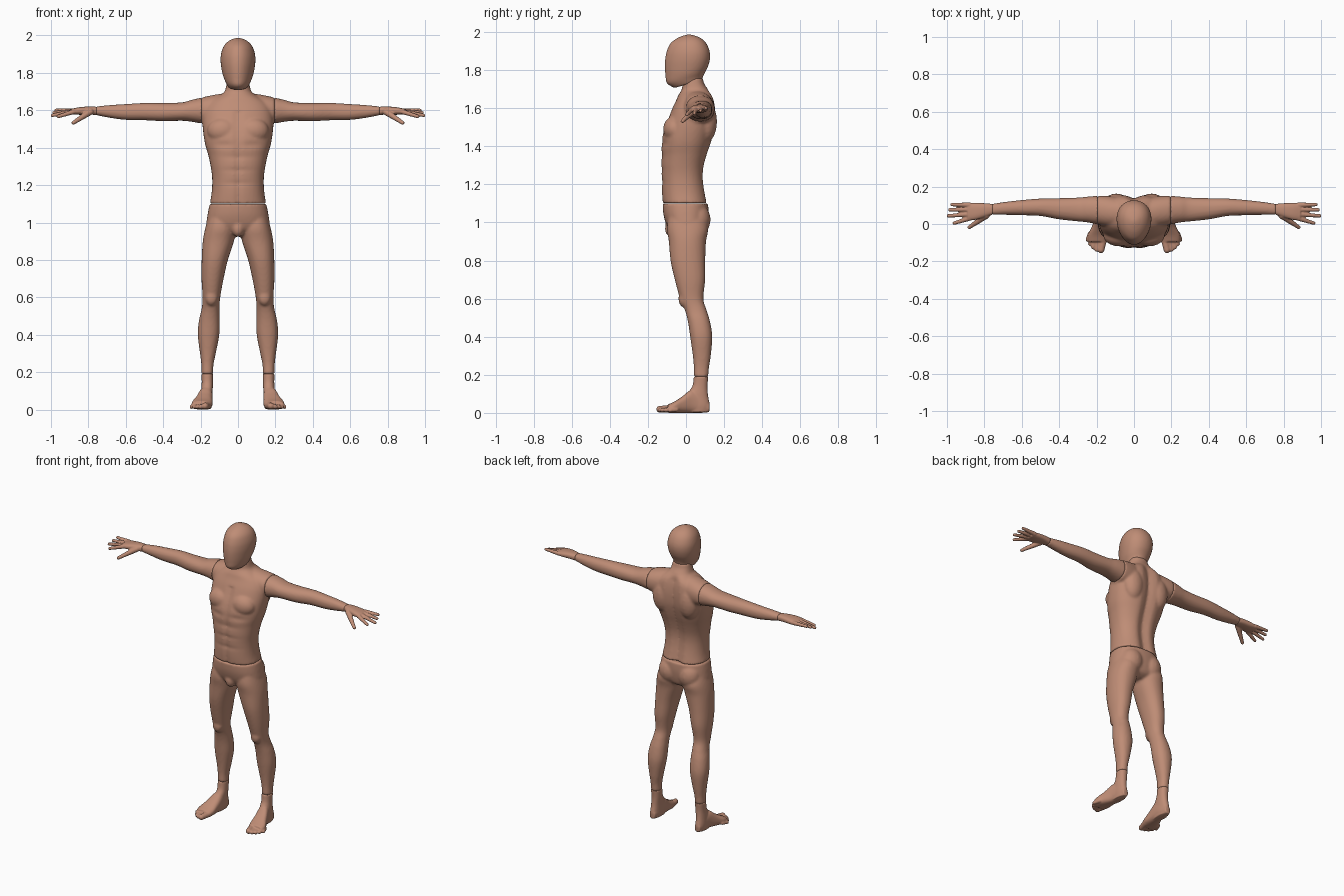
import bpy, bmesh, math
from mathutils import Vector, Matrix

skin = bpy.data.materials.new("tan_skin")
skin.diffuse_color = (0.52, 0.265, 0.18, 1)


def spline(rows, steps=5):
    """Smoothly interpolate between section rows."""
    out = []
    for i in range(len(rows) - 1):
        p = [rows[max(0, min(len(rows) - 1, k))] for k in (i - 1, i, i + 1, i + 2)]
        for s in range(steps):
            t = s / steps
            out.append([0.5 * (2 * b + (c - a) * t + (2 * a - 5 * b + 4 * c - d) * t * t
                               + (3 * b - a - 3 * c + d) * t ** 3) for a, b, c, d in zip(*p)])
    return out + [list(rows[-1])]


def loft(bm, axis, rows, n=2.2, taper=0.0, slope=0.0, shape=None, sides=48):
    """Rows are (position on axis, a0, a1, b0, b1[, slope]) with bounds on the other two axes."""
    a_ax, b_ax = [k for k in range(3) if k != axis]
    rings = []
    for r in spline(rows):
        t, a0, a1, b0, b1 = r[:5]
        tilt = r[5] if len(r) > 5 else slope
        ring = []
        for i in range(sides):
            ang = 2 * math.pi * i / sides
            c, s = math.cos(ang), math.sin(ang)
            ca = math.copysign(abs(c) ** (2 / n), c)
            sb = math.copysign(abs(s) ** (2 / n), s)
            co = [0, 0, 0]
            co[a_ax] = (a0 + a1) / 2 + (a1 - a0) / 2 * ca * (1 + taper * sb)
            co[b_ax] = (b0 + b1) / 2 + (b1 - b0) / 2 * sb
            co[axis] = t + tilt * (b1 - b0) / 2 * sb
            ring.append(bm.verts.new(shape(co, sb) if shape else co))
        rings.append(ring)
    for p, q in zip(rings, rings[1:]):
        for i in range(sides):
            j = (i + 1) % sides
            bm.faces.new((p[i], p[j], q[j], q[i]))
    bm.faces.new(rings[0][::-1])
    bm.faces.new(rings[-1])


def blob(bm, centre, radii):
    m = Matrix.Translation(centre) @ Matrix.Diagonal((*radii, 1))
    bmesh.ops.create_uvsphere(bm, u_segments=20, v_segments=12, radius=1, matrix=m)


def digit(bm, p, q, r0, r1, count=14):
    """Tapered finger or toe; q is the tip."""
    p, q = Vector(p), Vector(q)
    q -= (q - p).normalized() * r1
    for i in range(count):
        t = i / (count - 1)
        r = r0 + (r1 - r0) * t
        blob(bm, p.lerp(q, t), (r, r, r))


def finish(bm, name, voxel, smooth):
    """Mirror, fuse and soften one body part."""
    bmesh.ops.recalc_face_normals(bm, faces=bm.faces)
    me = bpy.data.meshes.new(name)
    bm.to_mesh(me)
    bm.free()
    me.materials.append(skin)
    for f in me.polygons:
        f.use_smooth = True
    ob = bpy.data.objects.new(name, me)
    bpy.context.collection.objects.link(ob)
    ob.modifiers.new("mirror", 'MIRROR').use_mirror_merge = False
    rm = ob.modifiers.new("fuse", 'REMESH')
    rm.mode, rm.voxel_size, rm.use_smooth_shade = 'VOXEL', voxel, True
    sm = ob.modifiers.new("soften", 'SMOOTH')
    sm.factor, sm.iterations = 0.5, smooth


def bump(v, centre, width):
    return math.exp(-((v - centre) / width) ** 2)


# Head: egg shape, narrower towards the face
bm = bmesh.new()
loft(bm, 2, [(1.728, -.055, .055, -.06, .085, .3), (1.75, -.066, .066, -.1, .091, .2),
             (1.78, -.078, .078, -.108, .1, .08), (1.82, -.087, .087, -.111, .116, 0),
             (1.86, -.092, .092, -.109, .126, 0), (1.90, -.09, .09, -.101, .124, 0),
             (1.94, -.077, .077, -.082, .107, 0), (1.967, -.054, .054, -.048, .08, 0),
             (1.982, -.026, .026, -.012, .045, 0), (1.987, -.006, .006, .01, .022, 0)],
     n=2.05, taper=.14)
finish(bm, "head", .006, 4)


# Torso: chest, neck and shoulder roots with spine and abdominal grooves
def muscles(co, sb):
    x, y, z = co
    if sb > 0:
        y -= .024 * bump(x, 0, .035) * sb * (1 if z < 1.66 else max(0, 1 - (z - 1.66) / .04))
    elif z < 1.6:
        mid = bump(x, 0, .012) * .007
        rows = sum(bump(z, k, .01) for k in (1.21, 1.28, 1.35)) * bump(x, 0, .075) * .005
        chest = bump(z, 1.415, .016) * bump(abs(x), .075, .06) * .008
        y += mid + rows + chest
    return x, y, z


bm = bmesh.new()
loft(bm, 2, [(1.101, -.151, .151, -.123, .116), (1.15, -.142, .142, -.127, .107),
             (1.2, -.138, .138, -.128, .099), (1.25, -.139, .139, -.129, .096),
             (1.3, -.146, .146, -.131, .101), (1.36, -.159, .159, -.129, .117),
             (1.42, -.176, .176, -.13, .137), (1.49, -.187, .187, -.115, .155),
             (1.55, -.19, .19, -.092, .16), (1.6, -.182, .182, -.072, .158),
             (1.64, -.16, .16, -.052, .152), (1.665, -.125, .125, -.042, .144),
             (1.685, -.09, .09, -.03, .13), (1.7, -.072, .072, -.022, .115),
             (1.73, -.063, .063, -.017, .095), (1.76, -.058, .058, -.012, .088)],
     n=2.3, shape=muscles)
loft(bm, 0, [(.05, .0, .135, 1.5, 1.69), (.1, -.02, .145, 1.5, 1.687),
             (.15, -.014, .15, 1.515, 1.678), (.196, -.002, .151, 1.529, 1.668)])
for centre, radii in [((.08, -.06, 1.49), (.085, .06, .07)),   # chest muscle
                      ((.095, .105, 1.53), (.07, .058, .11))]:  # shoulder blade
    blob(bm, centre, radii)
finish(bm, "torso", .008, 4)

# Arms
bm = bmesh.new()
loft(bm, 0, [(.194, -.002, .151, 1.529, 1.668), (.25, .009, .146, 1.539, 1.655),
             (.3, .014, .141, 1.544, 1.642), (.4, .025, .138, 1.542, 1.639),
             (.5, .043, .136, 1.547, 1.639), (.6, .047, .128, 1.549, 1.633),
             (.68, .049, .119, 1.559, 1.628), (.758, .049, .108, 1.574, 1.62)])
finish(bm, "arms", .007, 4)

# Hands: palm, four fingers and a thumb
bm = bmesh.new()
loft(bm, 0, [(.755, .05, .107, 1.575, 1.619), (.8, .036, .111, 1.577, 1.62),
             (.85, .022, .113, 1.576, 1.616), (.89, .02, .112, 1.579, 1.608)], n=2.5)
for root, tip in [((.88, .102, 1.596), (.982, .104, 1.6)),
                  ((.88, .077, 1.595), (.994, .076, 1.586)),
                  ((.88, .052, 1.594), (1.002, .043, 1.571)),
                  ((.88, .03, 1.592), (.97, .002, 1.564))]:
    digit(bm, root, tip, .0135, .0095)
digit(bm, (.79, .045, 1.592), (.888, -.023, 1.528), .018, .0105)
finish(bm, "hands", .004, 3)

# Hips and legs, fused into one piece
bm = bmesh.new()
loft(bm, 2, [(.925, -.05, .05, -.05, .06), (.945, -.11, .11, -.075, .095),
             (.98, -.165, .165, -.1, .11), (1.04, -.163, .163, -.118, .118),
             (1.1, -.151, .151, -.123, .116)], n=2.3)
loft(bm, 2, [(1.04, .03, .155, -.09, .09), (.97, .014, .175, -.1, .116),
             (.9, .022, .188, -.09, .105), (.8, .054, .194, -.081, .101),
             (.7, .077, .195, -.059, .101), (.6, .095, .189, -.031, .091),
             (.54, .099, .194, -.006, .108), (.48, .098, .208, .01, .126),
             (.4, .1, .215, .022, .138), (.3, .119, .203, .036, .13),
             (.24, .131, .196, .041, .121), (.19, .133, .195, .041, .117)])
blob(bm, (.072, .06, 1.015), (.075, .069, .085))    # buttock
blob(bm, (0, -.075, .968), (.034, .036, .046))      # groin
blob(bm, (.142, -.012, .6), (.034, .028, .045))     # kneecap
finish(bm, "hips_and_legs", .008, 4)

# Feet: ankle, sole and five toes
bm = bmesh.new()
loft(bm, 2, [(.191, .133, .195, .041, .117), (.14, .134, .194, .033, .113),
             (.09, .136, .198, .0, .116), (.04, .138, .2, -.01, .125),
             (.004, .142, .196, -.01, .12)])
loft(bm, 1, [(.123, .15, .187, .004, .05), (.08, .138, .197, 0, .09),
             (.03, .135, .208, 0, .12), (-.02, .136, .228, 0, .086),
             (-.06, .137, .247, 0, .06), (-.095, .146, .246, 0, .044)], n=2.6)
for root, tip, r in [((.162, -.075, .022), (.18, -.156, .018), .02),
                     ((.186, -.08, .02), (.203, -.149, .014), .0135),
                     ((.205, -.075, .019), (.222, -.135, .0135), .013),
                     ((.222, -.065, .018), (.238, -.117, .013), .0125),
                     ((.235, -.05, .017), (.253, -.094, .0125), .012)]:
    digit(bm, root, tip, r, r * .9)
finish(bm, "feet", .005, 3)
